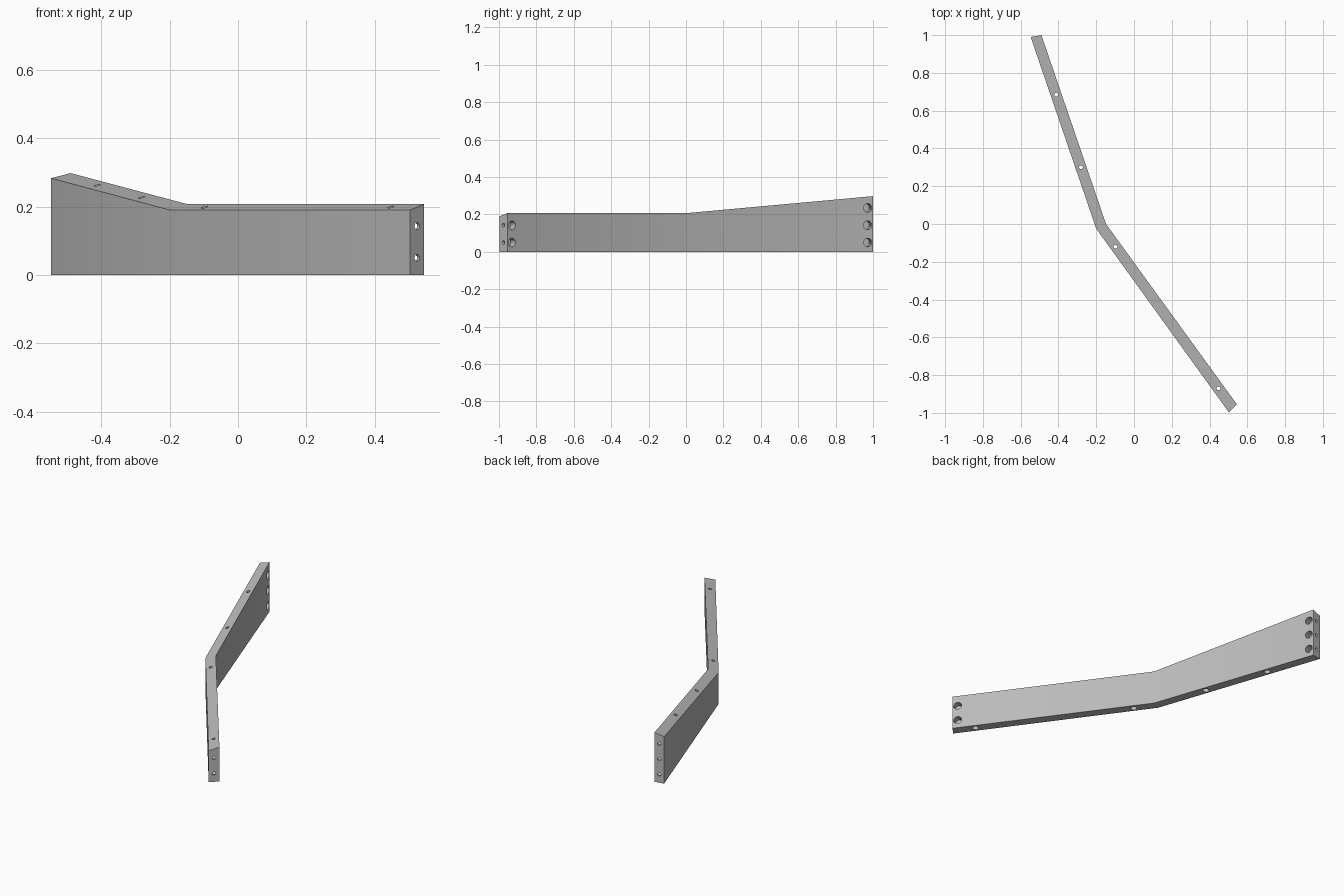
import bpy
import bmesh
from mathutils import Vector

cube = bpy.data.objects.get("Cube")
if cube:
    bpy.data.objects.remove(cube, do_unlink=True)

grey = bpy.data.materials.new("plain grey")
grey.use_nodes = True
colour = (0.5, 0.5, 0.5, 1)
grey.diffuse_color = colour
grey.node_tree.nodes["Principled BSDF"].inputs["Base Color"].default_value = colour

# Bent rail: plan corners with the top height at each one
outer = [Vector(p) for p in ((-0.547, 0.99, 0.283), (-0.2, -0.025, 0.19), (0.503, -0.998, 0.19))]
inner = [Vector(p) for p in ((-0.49, 1.0, 0.298), (-0.148, 0, 0.207), (0.545, -0.955, 0.207))]


def floor(p):
    return Vector((p.x, p.y, 0))


def make_rail():
    bm = bmesh.new()
    ring = outer + inner[::-1]
    top = [bm.verts.new(p) for p in ring]
    base = [bm.verts.new(floor(p)) for p in ring]
    for i in range(6):
        j = (i + 1) % 6
        bm.faces.new((base[i], base[j], top[j], top[i]))
    for loop in (top, base):
        # one quad per arm
        bm.faces.new((loop[0], loop[1], loop[4], loop[5]))
        bm.faces.new((loop[1], loop[2], loop[3], loop[4]))
    bmesh.ops.recalc_face_normals(bm, faces=bm.faces)
    mesh = bpy.data.meshes.new("bent_rail")
    bm.to_mesh(mesh)
    bm.free()
    mesh.materials.append(grey)
    obj = bpy.data.objects.new("bent_rail", mesh)
    bpy.context.collection.objects.link(obj)
    return obj


rail = make_rail()


def drill(start, end, radius):
    """Cut a round hole in the rail between two points."""
    axis = end - start
    bpy.ops.mesh.primitive_cylinder_add(
        vertices=24, radius=radius, depth=axis.length, location=(start + end) / 2,
        rotation=axis.to_track_quat("Z", "Y").to_euler())
    cutter = bpy.context.object
    cutter.hide_render = True
    cutter.data.materials.append(grey)
    mod = rail.modifiers.new("hole", "BOOLEAN")
    mod.operation = "DIFFERENCE"
    mod.solver = "EXACT"
    mod.object = cutter
    bpy.context.view_layer.objects.active = rail
    bpy.ops.object.modifier_apply(modifier=mod.name)
    bpy.data.objects.remove(cutter, do_unlink=True)


# Vertical screw holes, counterbored from below
for x, y in ((-0.412, 0.685), (-0.281, 0.3), (-0.098, -0.12), (0.447, -0.87)):
    drill(Vector((x, y, -0.1)), Vector((x, y, 0.4)), 0.01)
    drill(Vector((x, y, -0.05)), Vector((x, y, 0.025)), 0.018)

# Bolt holes in each end, each meeting a blind pocket in the inner face
for end, heights in ((0, (0.05, 0.143, 0.235)), (2, (0.05, 0.143))):
    along = (floor(inner[1]) - floor(inner[end])).normalized()
    across = floor(outer[end]) - floor(inner[end])
    inward = (across - along * across.dot(along)).normalized()
    middle = (floor(inner[end]) + floor(outer[end])) / 2
    for z in heights:
        up = Vector((0, 0, z))
        pocket = floor(inner[end]) + along * 0.03 + up
        drill(pocket - inward * 0.03, pocket + inward * 0.042, 0.023)
        drill(middle + up - along * 0.05, middle + up + along * 0.03, 0.01)

# Smooth the hole walls and keep the edges crisp
bpy.ops.object.select_all(action="DESELECT")
rail.select_set(True)
bpy.context.view_layer.objects.active = rail
bpy.ops.object.shade_smooth_by_angle(angle=0.5)
